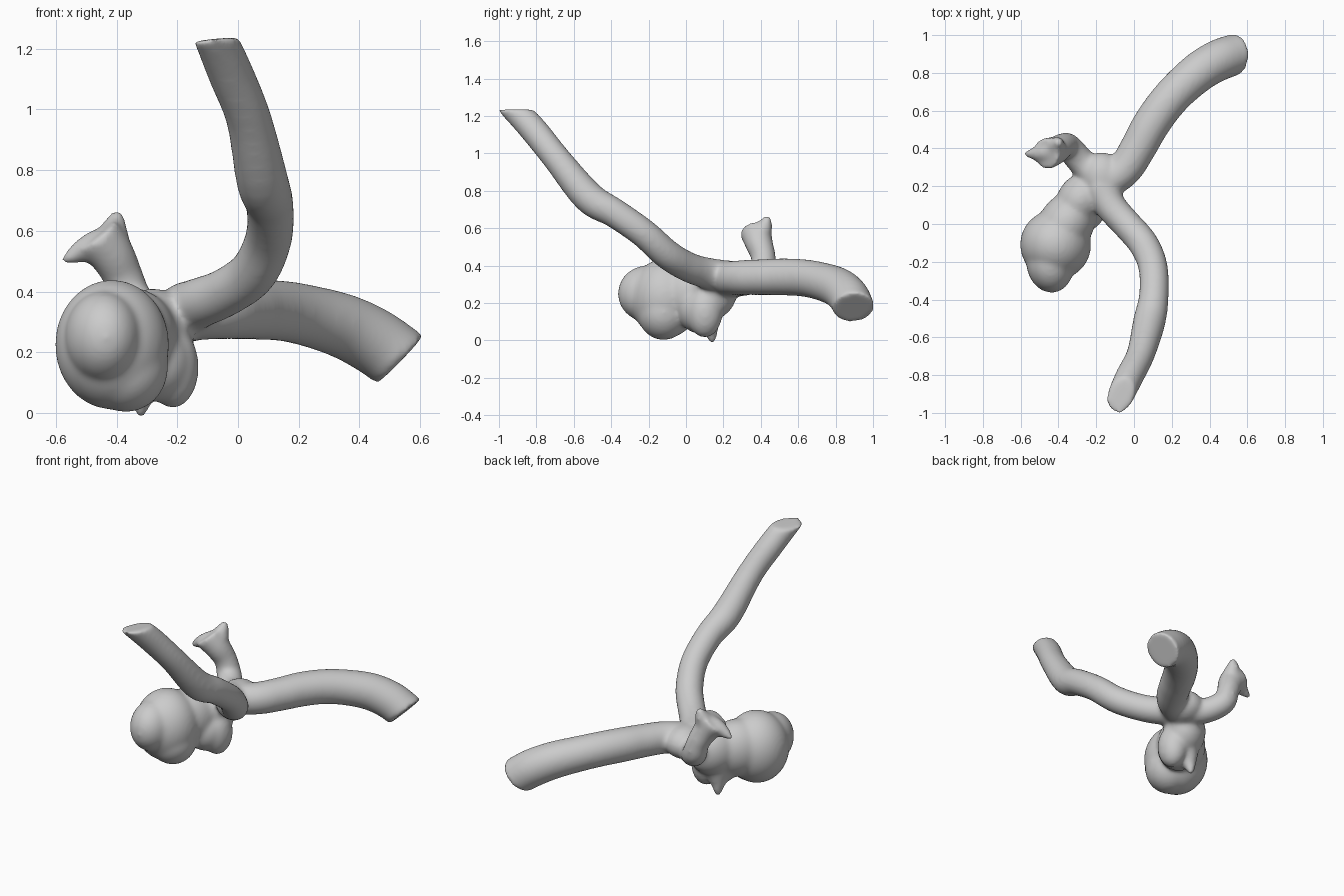
import bpy, bmesh, math
from mathutils import Vector, Matrix

cube = bpy.data.objects.get("Cube")
if cube:
    bpy.data.objects.remove(cube, do_unlink=True)

SIDES = 28
bm = bmesh.new()


def spline(a, b, c, d, t):
    """Catmull-Rom point between b and c."""
    return 0.5 * (2 * b + (c - a) * t + (2 * a - 5 * b + 4 * c - d) * t * t
                  + (3 * b - a - 3 * c + d) * t ** 3)


def tube(points, cut=None, steps=5):
    """Tube through (x, y, z, radius) points; cut is the normal of its open end."""
    p = [Vector(q) for q in points]
    p = [2 * p[0] - p[1]] + p + [2 * p[-1] - p[-2]]
    path = [spline(*p[i:i + 4], s / steps)
            for i in range(len(p) - 3) for s in range(steps)] + [p[-2]]
    rings, side = [], None
    end = path[-1].to_3d()
    for i, q in enumerate(path):
        centre, radius = q.to_3d(), q[3]
        ahead = path[min(i + 1, len(path) - 1)].to_3d()
        tangent = (ahead - path[max(i - 1, 0)].to_3d()).normalized()
        side = tangent.orthogonal() if side is None else side
        side = (side - tangent * side.dot(tangent)).normalized()
        up = tangent.cross(side)
        ring = []
        for k in range(SIDES):
            a = math.tau * k / SIDES
            co = centre + radius * (math.cos(a) * side + math.sin(a) * up)
            if cut is not None:
                # slide rim points along the tube onto the slanted end plane
                n = Vector(cut).normalized()
                gap = (end - co).dot(n) / tangent.dot(n)
                if i == len(path) - 1 or (gap < 0 and (co - end).length < 0.25):
                    co += tangent * gap
            ring.append(bm.verts.new(co))
        rings.append(ring)
    for r0, r1 in zip(rings, rings[1:]):
        for k in range(SIDES):
            j = (k + 1) % SIDES
            bm.faces.new((r0[k], r0[j], r1[j], r1[k]))
    bm.faces.new(rings[0][::-1])
    bm.faces.new(rings[-1])


def blob(centre, radii, turn=0):
    """Ellipsoid turned about z by some degrees."""
    m = (Matrix.Translation(centre) @ Matrix.Rotation(math.radians(turn), 4, "Z")
         @ Matrix.Diagonal((*radii, 1)))
    bmesh.ops.create_icosphere(bm, subdivisions=4, radius=1, matrix=m)


# Long rising front branch
tube([(-0.18, 0.20, 0.34, 0.09), (-0.12, 0.09, 0.365, 0.083), (-0.04, 0.0, 0.398, 0.08),
      (0.05, -0.105, 0.463, 0.08), (0.1, -0.225, 0.572, 0.078), (0.105, -0.38, 0.68, 0.079),
      (0.08, -0.52, 0.765, 0.086), (0.035, -0.69, 0.97, 0.075), (-0.025, -0.81, 1.12, 0.075),
      (-0.073, -0.912, 1.232, 0.071)], cut=(-0.1, 0.02, 1))

# Thick back branch, bending down at its end
tube([(-0.20, 0.19, 0.33, 0.09), (-0.06, 0.28, 0.335, 0.093), (0.02, 0.40, 0.338, 0.096),
      (0.08, 0.51, 0.34, 0.099), (0.155, 0.62, 0.335, 0.1), (0.24, 0.715, 0.318, 0.102),
      (0.35, 0.81, 0.285, 0.107), (0.45, 0.868, 0.235, 0.11), (0.535, 0.897, 0.175, 0.11)],
     cut=(0.72, 0.05, -0.7))

# Short side branch, flaring to a three-cornered end
tube([(-0.18, 0.24, 0.33, 0.09), (-0.27, 0.32, 0.315, 0.076), (-0.345, 0.405, 0.36, 0.072),
      (-0.375, 0.415, 0.44, 0.066), (-0.415, 0.39, 0.52, 0.075), (-0.47, 0.37, 0.587, 0.085)],
     cut=(-0.62, -0.15, 0.78))
tube([(-0.43, 0.39, 0.56, 0.06), (-0.50, 0.375, 0.54, 0.045), (-0.58, 0.37, 0.50, 0.014)])
tube([(-0.415, 0.40, 0.57, 0.06), (-0.405, 0.425, 0.62, 0.04), (-0.395, 0.435, 0.665, 0.018)])

# Junction where the branches meet
blob((-0.17, 0.25, 0.33), (0.11, 0.13, 0.098))

# Sac: body, narrowing front, low belly and neck
blob((-0.415, -0.11, 0.225), (0.188, 0.185, 0.214), -15)
blob((-0.445, -0.21, 0.25), (0.125, 0.155, 0.15), 10)
blob((-0.37, -0.12, 0.15), (0.14, 0.14, 0.148))
blob((-0.36, 0.0, 0.245), (0.145, 0.19, 0.17), -35)
blob((-0.28, 0.13, 0.26), (0.125, 0.15, 0.15), -35)

# Lobe and small nipple beneath
blob((-0.215, 0.10, 0.15), (0.086, 0.095, 0.135))
blob((-0.28, 0.07, 0.165), (0.125, 0.115, 0.128))
tube([(-0.30, 0.12, 0.14, 0.08), (-0.315, 0.13, 0.06, 0.045), (-0.322, 0.145, -0.012, 0.016)])

bmesh.ops.recalc_face_normals(bm, faces=bm.faces)
mesh = bpy.data.meshes.new("branching_vessel")
bm.to_mesh(mesh)
bm.free()
vessel = bpy.data.objects.new("branching_vessel", mesh)
bpy.context.collection.objects.link(vessel)

# Plain grey surface
grey = bpy.data.materials.new("plain_grey")
grey.use_nodes = True
colour = (0.6, 0.6, 0.6, 1)
grey.diffuse_color = colour
grey.node_tree.nodes["Principled BSDF"].inputs["Base Color"].default_value = colour
mesh.materials.append(grey)

# Fuse the parts into one skin and soften the joins
fuse = vessel.modifiers.new("fuse", "REMESH")
fuse.mode = "VOXEL"
fuse.voxel_size = 0.011
fuse.use_smooth_shade = True
soften = vessel.modifiers.new("soften", "SMOOTH")
soften.factor = 0.5
soften.iterations = 18
